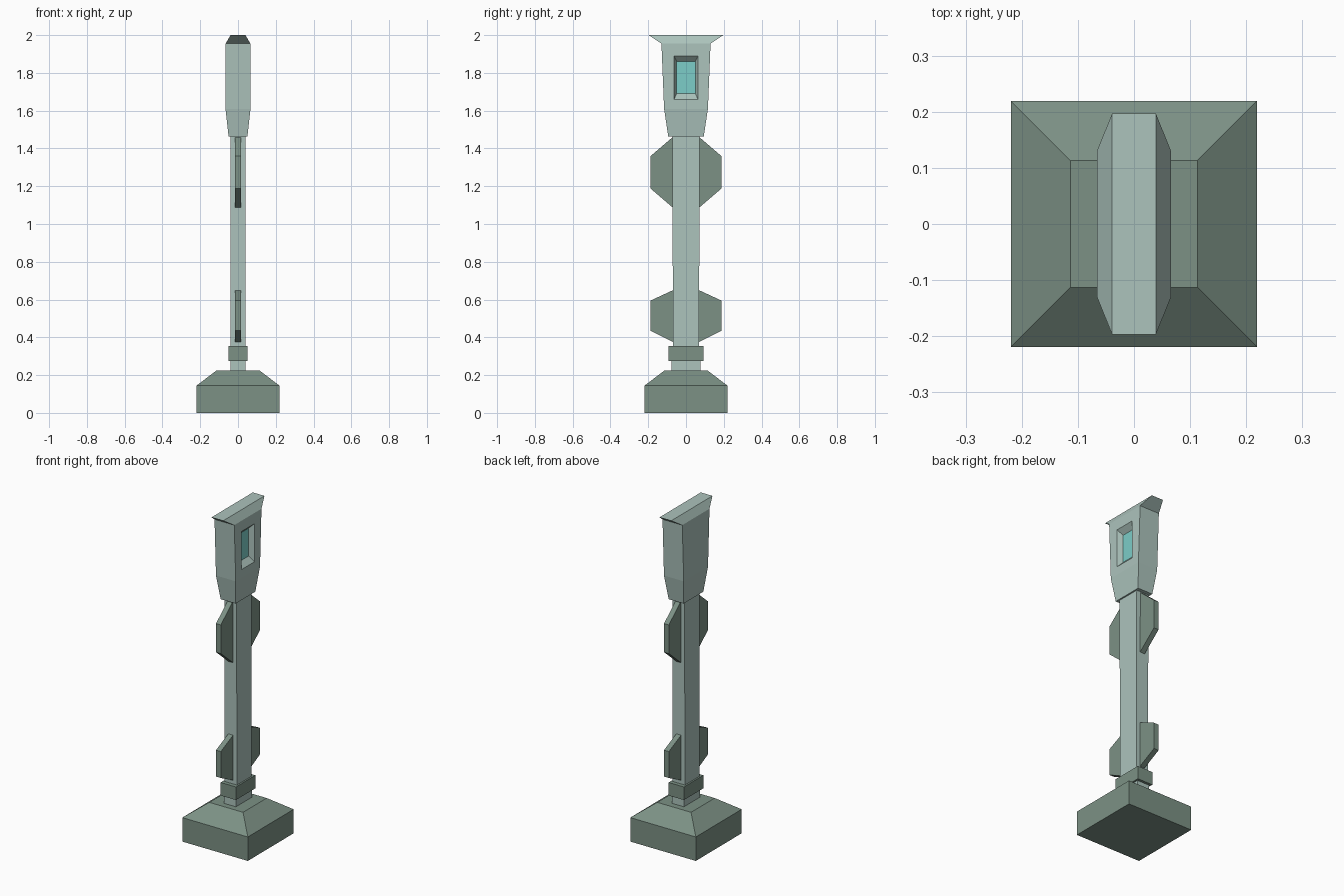
import bpy, bmesh

if "Cube" in bpy.data.objects:
    bpy.data.objects.remove(bpy.data.objects["Cube"])


def material(name, rgb):
    m = bpy.data.materials.new(name)
    lin = [((c / 255 + 0.055) / 1.055) ** 2.4 for c in rgb]
    m.diffuse_color = (*lin, 1)
    m.use_nodes = True
    m.node_tree.nodes["Principled BSDF"].inputs["Base Color"].default_value = m.diffuse_color
    return m


LIGHT = material("pale grey green", (172, 195, 188))
DARK = material("dark grey green", (124, 145, 133))
GLASS = material("teal glass", (124, 205, 200))


def finish(bm, name, *mats):
    bmesh.ops.recalc_face_normals(bm, faces=bm.faces[:])
    me = bpy.data.meshes.new(name)
    bm.to_mesh(me)
    bm.free()
    for m in mats:
        me.materials.append(m)
    ob = bpy.data.objects.new(name, me)
    bpy.context.collection.objects.link(ob)
    return ob


def loft(rings):
    """Stack of rectangles (half_x, half_y, z), capped at both ends."""
    bm = bmesh.new()
    loops = [[bm.verts.new((sx * hx, sy * hy, z))
              for sx, sy in ((-1, -1), (1, -1), (1, 1), (-1, 1))]
             for hx, hy, z in rings]
    for a, b in zip(loops, loops[1:]):
        for i in range(4):
            j = (i + 1) % 4
            bm.faces.new((a[i], a[j], b[j], b[i]))
    bm.faces.new(loops[0][::-1])
    bm.faces.new(loops[-1])
    bmesh.ops.recalc_face_normals(bm, faces=bm.faces[:])
    return bm


# Base, neck, collar and column
finish(loft([(0.219, 0.219, 0), (0.219, 0.219, 0.145), (0.113, 0.113, 0.225)]),
       "base", DARK)
finish(loft([(0.04, 0.077, 0.22), (0.04, 0.077, 0.28)]), "neck", LIGHT)
finish(loft([(0.051, 0.093, 0.275), (0.051, 0.093, 0.354)]), "collar", DARK)
finish(loft([(0.041, 0.069, 0.35), (0.041, 0.072, 1.47)]), "column", LIGHT)

# Head with flared cap
head = loft([(0.05, 0.094, 1.463), (0.066, 0.116, 1.61),
             (0.066, 0.13, 1.955), (0.039, 0.197, 2.0)])

# Recessed window on the right side of the head
pane = max(head.faces, key=lambda f: f.calc_center_median().x)
for half_y, z0, z1, x in ((0.063, 1.66, 1.89, 0.066), (0.049, 1.692, 1.86, 0.036)):
    bmesh.ops.inset_individual(head, faces=[pane], thickness=0.01)
    mid = pane.calc_center_median()
    for v in pane.verts:
        v.co = (x, half_y if v.co.y > mid.y else -half_y,
                z1 if v.co.z > mid.z else z0)
pane.material_index = 1
finish(head, "head", LIGHT, GLASS)

# Two pairs of fins on the front and back of the column
for label, zs in (("lower", (0.375, 0.435, 0.595, 0.65)),
                  ("upper", (1.085, 1.187, 1.36, 1.462))):
    for side, s in (("front", -1), ("back", 1)):
        bm = bmesh.new()
        profile = list(zip((0.068, 0.187, 0.187, 0.068), zs))
        face = bm.faces.new([bm.verts.new((-0.016, s * y, z)) for y, z in profile])
        ext = bmesh.ops.extrude_face_region(bm, geom=[face], use_keep_orig=True)
        bmesh.ops.translate(bm, vec=(0.032, 0, 0), verts=[
            g for g in ext["geom"] if isinstance(g, bmesh.types.BMVert)])
        finish(bm, f"{label}_{side}_fin", DARK)
